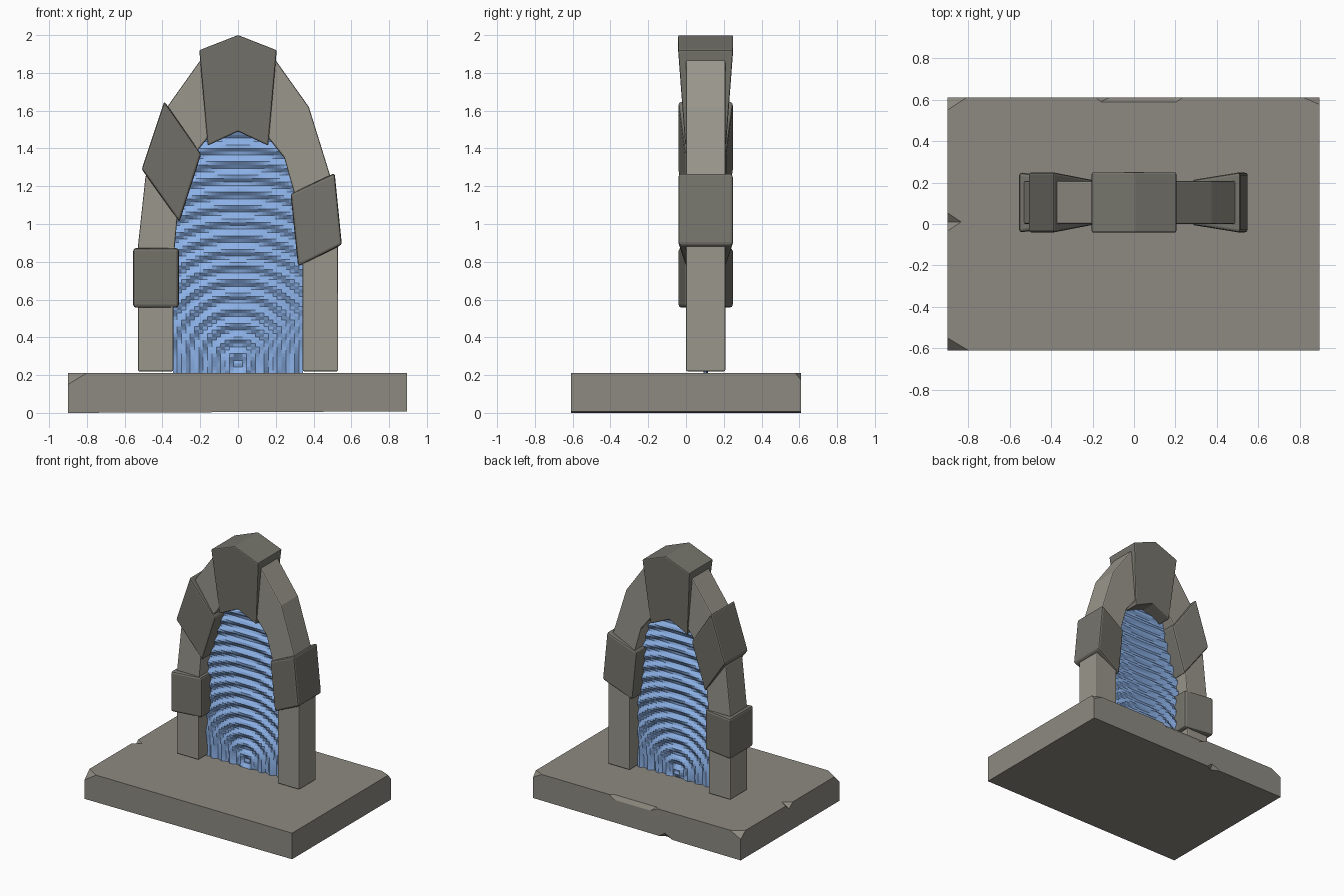
import bpy, bmesh, math
from mathutils import Vector

if "Cube" in bpy.data.objects:
    bpy.data.objects.remove(bpy.data.objects["Cube"])

MID = 0.104                        # arch centre plane in y


def material(name, col):
    m = bpy.data.materials.new(name)
    m.diffuse_color = (*col, 1)
    m.use_nodes = True
    m.node_tree.nodes["Principled BSDF"].inputs["Base Color"].default_value = m.diffuse_color
    return m


STONE = material("stone", (0.27, 0.255, 0.22))
PALE = material("pale_stone", (0.32, 0.305, 0.26))
DARK = material("dark_stone", (0.18, 0.175, 0.15))
WATER = material("water", (0.26, 0.44, 0.80))


def finish(name, bm, mat, bevel=0):
    bmesh.ops.recalc_face_normals(bm, faces=bm.faces)
    me = bpy.data.meshes.new(name)
    bm.to_mesh(me)
    bm.free()
    ob = bpy.data.objects.new(name, me)
    bpy.context.collection.objects.link(ob)
    me.materials.append(mat)
    if bevel:
        b = ob.modifiers.new("bevel", 'BEVEL')
        b.width, b.segments = bevel, 2
        b.limit_method, b.angle_limit = 'ANGLE', math.radians(40)
    return ob


def stone(name, pts, mat, bevel):
    """Outline of (x, z, half depth) extruded both ways from the arch plane."""
    bm = bmesh.new()
    front = [bm.verts.new((x, MID - d, z)) for x, z, d in pts]
    back = [bm.verts.new((x, MID + d, z)) for x, z, d in pts]
    bm.faces.new(front)
    bm.faces.new(back[::-1])
    n = len(pts)
    for i in range(n):
        j = (i + 1) % n
        bm.faces.new((front[i], back[i], back[j], front[j]))
    return finish(name, bm, mat, bevel)


# Chipped base slab
bm = bmesh.new()
bmesh.ops.create_cube(bm, size=1)
for v in bm.verts:
    v.co = (v.co.x * 1.795 - 0.0025, v.co.y * 1.22, v.co.z * 0.207 + 0.1085)
chips = [((-0.9, -0.55, 0.212), (-0.8, -0.61, 0.212), (-0.9, -0.61, 0.15)),
         ((-0.9, 0.55, 0.212), (-0.81, 0.61, 0.212), (-0.9, 0.61, 0.165)),
         ((0.9, 0.575, 0.212), (0.82, 0.61, 0.212), (0.9, 0.61, 0.17))]
for a, b, c in chips:
    a, b, c = Vector(a), Vector(b), Vector(c)
    no = (b - a).cross(c - a).normalized()
    if no.dot(a) < 0:
        no = -no
    geom = bm.verts[:] + bm.edges[:] + bm.faces[:]
    bmesh.ops.bisect_plane(bm, geom=geom, plane_co=a, plane_no=no, clear_outer=True)
    bmesh.ops.holes_fill(bm, edges=[e for e in bm.edges if e.is_boundary], sides=0)
# the underside sags slightly to the ground at one end
for v in bm.verts:
    if v.co.z < 0.05:
        v.co.z = 0.0 if v.co.x < 0 else 0.008
base = finish("base_slab", bm, STONE)

# Notches along the slab edges
notches = [[(-0.82, 0.01, 0.22), (-0.91, -0.05, 0.22), (-0.91, 0.07, 0.22), (-0.91, 0.01, 0.17)],
           [(-0.17, 0.585, 0.22), (0.21, 0.585, 0.22), (-0.21, 0.62, 0.22), (0.26, 0.62, 0.22),
            (-0.1, 0.62, 0.165), (0.18, 0.62, 0.165)],
           [(-0.25, 0.57, -0.01), (-0.36, 0.62, -0.01), (-0.16, 0.62, -0.01), (-0.24, 0.62, 0.05)]]
for pts in notches:
    bm = bmesh.new()
    for p in pts:
        bm.verts.new(p)
    bmesh.ops.convex_hull(bm, input=bm.verts[:])
    cutter = finish("notch_cutter", bm, STONE)
    cutter.hide_render = True
    mod = base.modifiers.new("notch", 'BOOLEAN')
    mod.object, mod.operation, mod.solver = cutter, 'DIFFERENCE', 'EXACT'
    bpy.context.view_layer.objects.active = base
    bpy.ops.object.modifier_apply(modifier=mod.name)
    bpy.data.objects.remove(cutter)

# Two mirrored halves of the pointed arch, built from straight segments
inner = [(0.342, 0.22), (0.342, 0.8), (0.315, 1.1), (0.245, 1.35), (0.14, 1.48)]
outer = [(0.53, 0.22), (0.53, 0.88), (0.49, 1.25), (0.375, 1.62), (0.19, 1.88)]
for side, s in (("left", -1), ("right", 1)):
    bm = bmesh.new()
    rows = [[bm.verts.new((s * x, MID + y, z)) for (x, z), y in
             ((i, -0.104), (o, -0.104), (o, 0.104), (i, 0.104))]
            for i, o in zip(inner, outer)]
    for a, b in zip(rows, rows[1:]):
        for k in range(4):
            m = (k + 1) % 4
            bm.faces.new((a[k], a[m], b[m], b[k]))
    bm.faces.new(rows[0])
    bm.faces.new(rows[-1])
    finish(f"arch_{side}", bm, PALE, 0.008)

# Thick accent stones, tapering towards the opening
W, N = 0.146, 0.108
stone("keystone", [(-0.205, 1.92, W), (0, 2.0, W), (0.205, 1.92, W),
                   (0.16, 1.415, N), (0, 1.49, N), (-0.16, 1.415, N)], DARK, 0.008)
stone("upper_left_stone", [(-0.39, 1.65, W), (-0.195, 1.37, N),
                           (-0.31, 1.01, N), (-0.51, 1.29, W)], DARK, 0.012)
stone("lower_left_stone", [(-0.555, 0.873, W), (-0.313, 0.873, N),
                           (-0.313, 0.557, N), (-0.555, 0.557, W)], DARK, 0.016)
stone("right_stone", [(0.278, 1.16, N), (0.512, 1.27, W),
                      (0.55, 0.89, W), (0.318, 0.775, N)], DARK, 0.014)


# Rippled sheet of water across the middle of the opening
def half_width(z):
    for (x0, z0), (x1, z1) in zip(inner, inner[1:]):
        if z <= z1:
            return x0 + (x1 - x0) * max(0, z - z0) / (z1 - z0)
    return inner[-1][0]


COLS, ROWS = 30, 72
bm = bmesh.new()
grid = []
for r in range(ROWS + 1):
    z = 0.207 + 1.283 * r / ROWS
    row = []
    for c in range(COLS + 1):
        x = (2 * c / COLS - 1) * (half_width(z) + 0.003)
        wave = 0.012 * math.sin(2 * math.pi * math.hypot(x, z - 0.26) / 0.078)
        row.append(bm.verts.new((x, MID + wave, z)))
    grid.append(row)
for lo, hi in zip(grid, grid[1:]):
    for c in range(COLS):
        bm.faces.new((lo[c], lo[c + 1], hi[c + 1], hi[c]))
finish("water_veil", bm, WATER)
